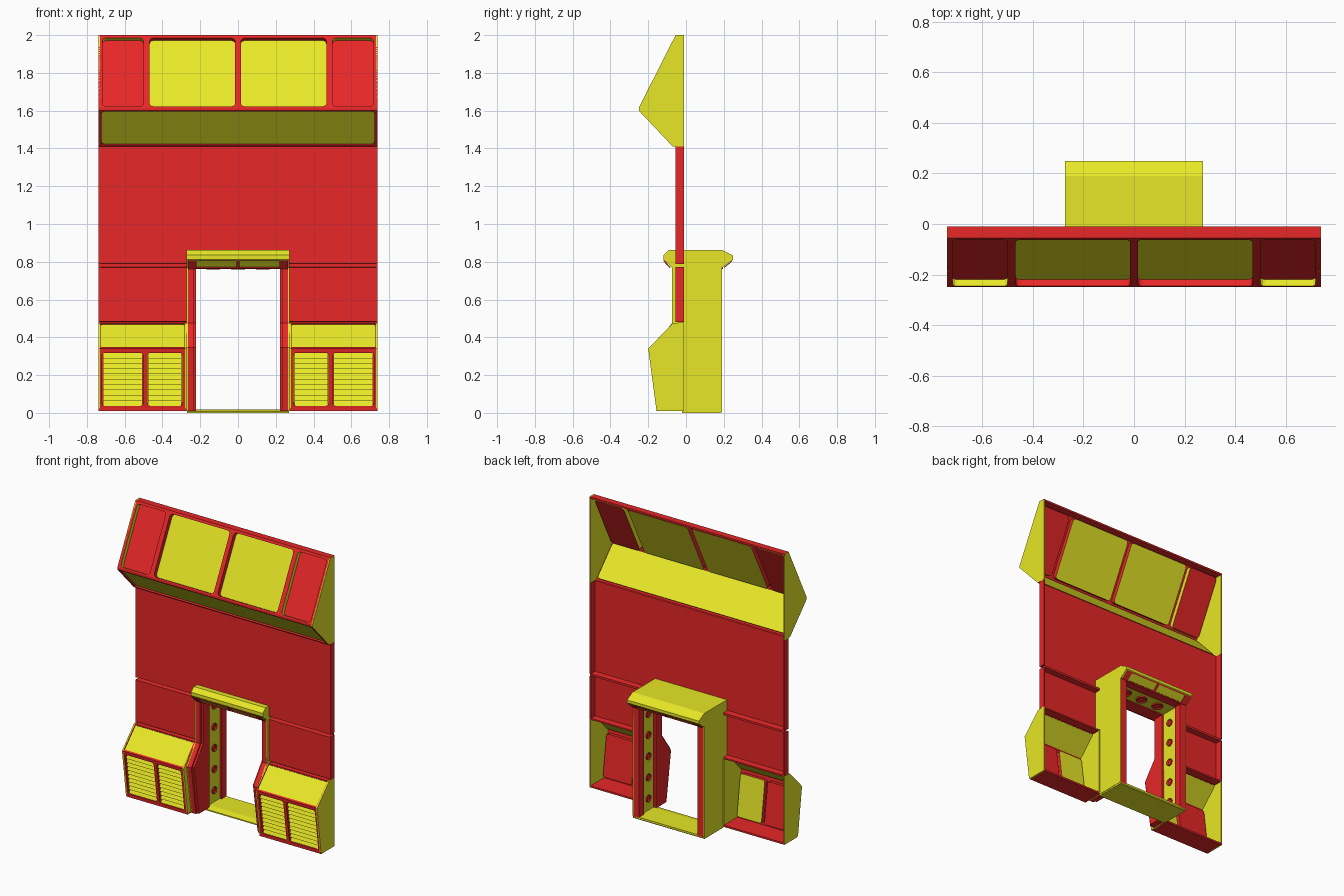
import bpy, bmesh, math
from mathutils import Vector, Matrix

if "Cube" in bpy.data.objects:
    bpy.data.objects.remove(bpy.data.objects["Cube"])

MATS = []
for n, c in (("red", (0.8, 0.02, 0.02, 1)), ("yellow", (0.8, 0.8, 0.02, 1))):
    m = bpy.data.materials.new(n)
    m.diffuse_color = c
    m.use_nodes = True
    m.node_tree.nodes["Principled BSDF"].inputs["Base Color"].default_value = m.diffuse_color
    MATS.append(m)
RED, YEL = 0, 1
X = Vector((1, 0, 0))


def finish(name, bm, mat=None):
    if mat is not None:
        for f in bm.faces:
            f.material_index = mat
    me = bpy.data.meshes.new(name)
    bm.to_mesh(me)
    bm.free()
    for m in MATS:
        me.materials.append(m)
    ob = bpy.data.objects.new(name, me)
    bpy.context.collection.objects.link(ob)
    return ob


def prism(name, pts, xa, xb, mat):
    """Solid: closed (y, z) profile extruded along x."""
    bm = bmesh.new()
    f = bm.faces.new([bm.verts.new((xa, y, z)) for y, z in pts])
    g = bmesh.ops.extrude_face_region(bm, geom=[f])["geom"]
    bmesh.ops.translate(bm, vec=(xb - xa, 0, 0), verts=[v for v in g if isinstance(v, bmesh.types.BMVert)])
    bmesh.ops.recalc_face_normals(bm, faces=bm.faces)
    return finish(name, bm, mat)


def box(name, xa, xb, ya, yb, za, zb, mat):
    return prism(name, [(ya, za), (yb, za), (yb, zb), (ya, zb)], xa, xb, mat)


def strip(name, pts, xa, xb, mat):
    """Open sheet: (y, z) polyline listed from top to bottom, swept along x."""
    xa, xb = sorted((xa, xb))
    bm = bmesh.new()
    a = [bm.verts.new((xa, y, z)) for y, z in pts]
    b = [bm.verts.new((xb, y, z)) for y, z in pts]
    for i in range(len(pts) - 1):
        bm.faces.new((a[i], a[i + 1], b[i + 1], b[i]))
    return finish(name, bm, mat)


def framed(name, p, q, xa, xb, openings, depth, r=0.015):
    """Red sheet from p to q (y, z) with rounded recesses.
    openings: (x0, x1, f0, f1, wall material, panel material), f = fraction along p-q."""
    xa, xb = sorted((xa, xb))
    P, D = Vector((0, *p)), Vector((0, q[0] - p[0], q[1] - p[1]))
    L, V = D.length, D.normalized()
    N = X.cross(V)
    bm = bmesh.new()

    def loop(uv):
        vs = [bm.verts.new(P + X * u + V * v) for u, v in uv]
        return vs, [bm.edges.new((vs[i - 1], vs[i])) for i in range(len(vs))]

    def face(vs, want, mat):
        f = bm.faces.new(vs)
        f.normal_update()
        if f.normal.dot(want) < 0:
            f.normal_flip()
        f.material_index = mat

    edges = loop([(xa, 0), (xb, 0), (xb, L), (xa, L)])[1]
    rims = []
    for u0, u1, f0, f1, wm, pm in openings:
        u0, u1 = sorted((u0, u1))
        v0, v1 = f0 * L, f1 * L
        uv = []
        for k, (cu, cv) in enumerate(((u1 - r, v1 - r), (u0 + r, v1 - r), (u0 + r, v0 + r), (u1 - r, v0 + r))):
            for j in range(4):
                t = math.pi / 2 * (k + j / 3)
                uv.append((cu + r * math.cos(t), cv + r * math.sin(t)))
        vs, es = loop(uv)
        edges += es
        rims.append((vs, P + X * (u0 + u1) / 2 + V * (v0 + v1) / 2, wm, pm))
    bmesh.ops.triangle_fill(bm, use_beauty=True, edges=edges, normal=N)
    for f in bm.faces:
        f.normal_update()
        if f.normal.dot(N) < 0:
            f.normal_flip()
    for vs, c, wm, pm in rims:
        inner = [bm.verts.new(v.co - N * depth) for v in vs]
        for i in range(len(vs)):
            face((vs[i - 1], vs[i], inner[i], inner[i - 1]), c - vs[i].co, wm)
        face(inner, N, pm)
    return finish(name, bm)


def lamp(name, loc, r, rot):
    """Short red cylinder with a sunken centre facing local +z."""
    bm = bmesh.new()
    bmesh.ops.create_cone(bm, cap_ends=True, segments=16, radius1=r, radius2=r, depth=0.01)
    top = max(bm.faces, key=lambda f: f.calc_center_median().z)
    bmesh.ops.inset_region(bm, faces=[top], thickness=r * 0.25)
    bmesh.ops.translate(bm, vec=(0, 0, -0.007), verts=top.verts)
    bm.transform(Matrix.Translation(loc) @ rot)
    return finish(name, bm, RED)


# Overhead cabinet: sloped window front, lip, underside, top flange
EDGE = 0.738
wins = [(s * 0.015, s * 0.468, 0.02, 0.96, RED, YEL) for s in (-1, 1)]
wins += [(s * 0.5, s * 0.718, 0.02, 0.96, YEL, RED) for s in (-1, 1)]
framed("overhead_window_frame", (-0.25, 1.615), (-0.055, 2.0), -EDGE, EDGE, wins, 0.03, 0.02)
strip("overhead_lip", [(-0.25, 1.615), (-0.25, 1.6)], -EDGE, EDGE, RED)
framed("overhead_underside", (-0.07, 1.41), (-0.25, 1.6), -EDGE, EDGE,
       [(-0.722, 0.722, 0.04, 0.97, RED, YEL)], 0.01)
box("overhead_top_flange", -EDGE, EDGE, -0.055, -0.01, 1.988, 2.0, RED)

# Main wall sheet
strip("upper_wall", [(-0.07, 1.41), (-0.055, 1.41), (-0.055, 0.79)], -EDGE, EDGE, RED)

top_end = [(-0.01, 1.41), (-0.07, 1.41), (-0.25, 1.6), (-0.25, 1.615), (-0.055, 2.0), (-0.01, 2.0)]
low_end = [(-0.01, 0.01), (-0.15, 0.01), (-0.158, 0.025), (-0.2, 0.34), (-0.07, 0.475), (-0.01, 0.48)]
jamb_front = [(-0.075, 0.775), (-0.075, 0.475), (-0.17, 0.345), (-0.12, 0.01)]

for s, side in ((-1, "left"), (1, "right")):
    # End plates and wall edge flanges
    prism(side + "_overhead_end", top_end, s * 0.73, s * 0.739, YEL)
    prism(side + "_cabinet_outer_end", low_end, s * 0.73, s * 0.739, YEL)
    prism(side + "_cabinet_inner_end", low_end, s * 0.272, s * 0.28, YEL)
    box(side + "_upper_wall_flange", s * 0.728, s * EDGE, -0.055, -0.01, 0.788, 1.41, RED)
    box(side + "_lower_wall_flange", s * 0.728, s * EDGE, -0.055, -0.01, 0.48, 0.772, RED)
    # Lower wall with the two horizontal grooves
    strip(side + "_lower_wall", [(-0.055, 0.79), (-0.015, 0.787), (-0.015, 0.773), (-0.055, 0.77),
                                 (-0.055, 0.485), (-0.015, 0.482), (-0.015, 0.472), (-0.07, 0.472)],
          s * 0.27, s * EDGE, RED)
    # Lower cabinet: sloped top, louvred front, base
    framed(side + "_cabinet_top", (-0.2, 0.34), (-0.07, 0.475), s * 0.272, s * EDGE,
           [(s * 0.282, s * 0.728, 0.06, 0.97, RED, YEL)], 0.006, 0.008)
    p, q = Vector((-0.157, 0.02)), Vector((-0.2, 0.34))
    spans = [(0.295, 0.48, YEL), (0.502, 0.72, RED)]
    framed(side + "_cabinet_front", p, q, s * 0.272, s * EDGE,
           [(s * a, s * b, 0.05, 0.93, RED, m) for a, b, m in spans], 0.03)
    box(side + "_cabinet_base", s * 0.272, s * EDGE, -0.155, -0.01, 0.01, 0.022, RED)
    for a, b, m in spans:
        pts, n = [], 10
        for i in range(n):
            for f, d in ((i, 0.004), (i + 1, 0.022)):
                c = p.lerp(q, 0.055 + 0.87 * f / n)
                pts.append((c.x + d, c.y))
        strip(side + "_louvres", pts[::-1], s * (a + 0.004), s * (b - 0.004), YEL)
    # Door jamb: outer skin, front and rear posts, lamp strip
    prism(side + "_jamb_skin", jamb_front + [(0.185, 0.01), (0.19, 0.02), (0.19, 0.775)], s * 0.266, s * 0.272, YEL)
    prism(side + "_jamb_front_post", jamb_front + [(0.02, 0.01), (0.02, 0.775)], s * 0.235, s * 0.267, RED)
    prism(side + "_jamb_front_trim", [(y + 0.015, z) for y, z in jamb_front] + [(0.01, 0.01), (0.01, 0.775)],
          s * 0.222, s * 0.236, RED)
    box(side + "_jamb_rear_post", s * 0.222, s * 0.267, 0.14, 0.19, 0.01, 0.775, RED)
    box(side + "_jamb_lamp_strip", s * 0.235, s * 0.267, 0.01, 0.14, 0.01, 0.775, YEL)
    for i in range(5):
        lamp(side + "_jamb_lamp", (s * 0.232, 0.075, 0.1 + 0.145 * i), 0.024,
             Matrix.Rotation(-s * math.pi / 2, 4, "Y"))

# Door header with flared front and rear eaves
prism("door_header", [(-0.12, 0.835), (-0.09, 0.862), (0.19, 0.862), (0.25, 0.832), (0.25, 0.812),
                      (0.195, 0.77), (-0.075, 0.77), (-0.12, 0.812)], -0.272, 0.272, YEL)
eave = [(s * 0.008, s * 0.22, 0.12, 0.9, RED, YEL) for s in (-1, 1)]
framed("header_front_eave", (-0.081, 0.762), (-0.125, 0.808), -0.265, 0.265, eave, 0.006, 0.006)
framed("header_rear_eave", (0.25, 0.806), (0.198, 0.764), -0.265, 0.265, eave, 0.004, 0.006)
for name, ya, yb in (("front", -0.075, 0.01), ("rear", 0.14, 0.195)):
    box("ceiling_" + name + "_trim", -0.23, 0.23, ya, yb, 0.762, 0.772, RED)
for x in (-0.13, 0, 0.13):
    lamp("ceiling_lamp", (x, 0.075, 0.764), 0.036, Matrix.Rotation(math.pi, 4, "X"))

# Door sill
prism("door_sill", [(-0.02, 0.0), (0.185, 0.0), (0.19, 0.005), (0.19, 0.018), (0.02, 0.018), (-0.02, 0.008)],
      -0.27, 0.27, YEL)
